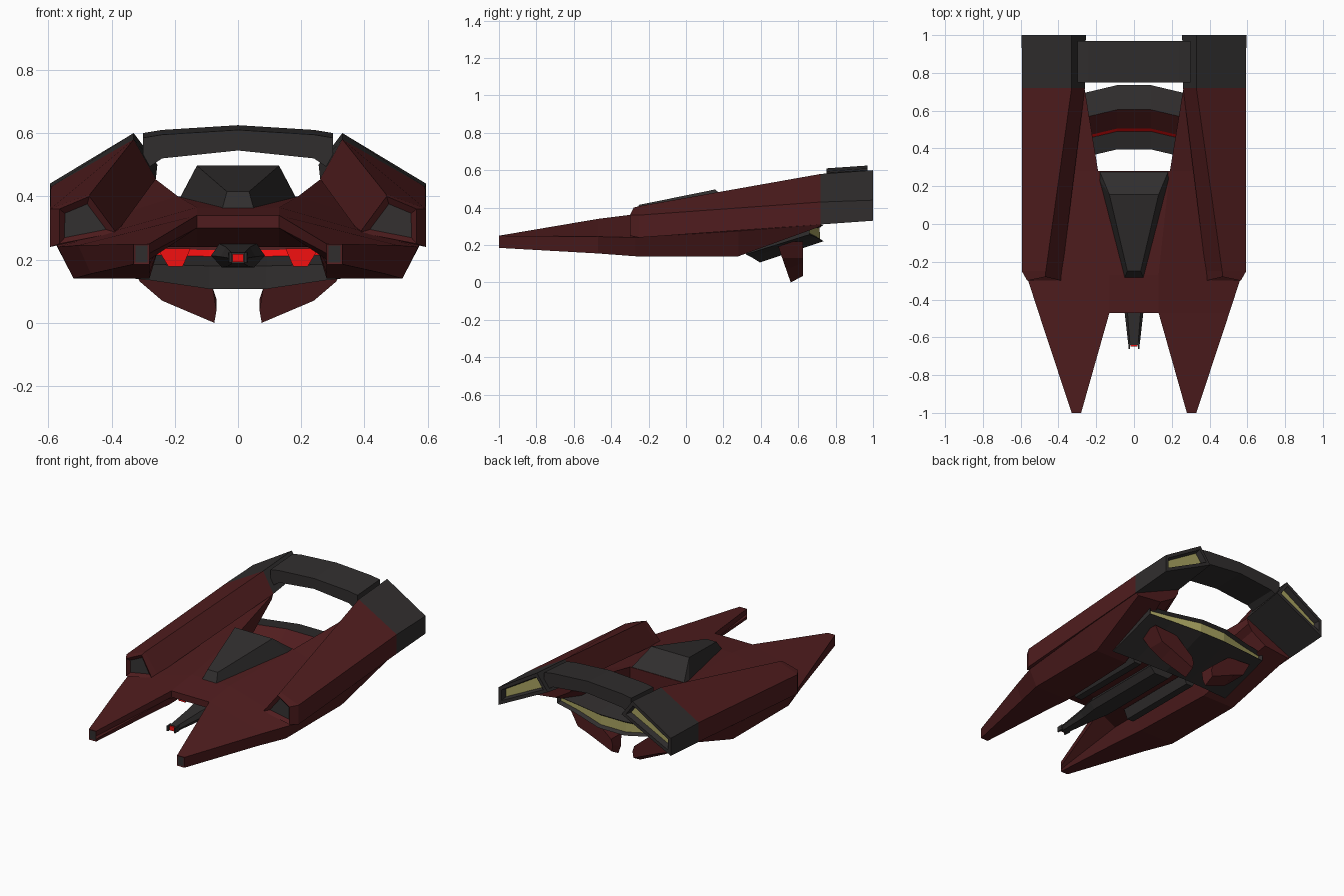
import bpy, bmesh

if "Cube" in bpy.data.objects:
    bpy.data.objects.remove(bpy.data.objects["Cube"])

def material(name, rgb):
    m = bpy.data.materials.new(name)
    m.diffuse_color = (*rgb, 1)
    m.use_nodes = True
    m.node_tree.nodes["Principled BSDF"].inputs["Base Color"].default_value = m.diffuse_color
    return m

RED = material("dark_red", (.08, .012, .013))
DARK = material("charcoal", (.03, .027, .027))
GLOW = material("engine_yellow", (.40, .37, .12))
LIGHT = material("red_light", (.9, .005, .005))

def loft(name, rings, mat, paint=None, inset=None):
    """Skin closed rings; paint = {strip: material}; inset = [(strip or 'start'/'end', width, depth, material)]"""
    bm = bmesh.new()
    vs = [[bm.verts.new(p) for p in r] for r in rings]
    n = len(rings[0])
    groups = {k: [] for k in range(n)}
    for a, b in zip(vs, vs[1:]):
        for k in range(n):
            j = (k + 1) % n
            groups[k].append(bm.faces.new((a[k], a[j], b[j], b[k])))
    groups["start"] = [bm.faces.new(vs[0])]
    groups["end"] = [bm.faces.new(vs[-1])]
    bmesh.ops.recalc_face_normals(bm, faces=bm.faces)
    mats = [mat]
    def assign(faces, m):
        if m not in mats:
            mats.append(m)
        for f in faces:
            f.material_index = mats.index(m)
    for k, m in (paint or {}).items():
        assign(groups[k], m)
    for k, width, depth, m in inset or []:
        bmesh.ops.inset_region(bm, faces=groups[k], thickness=width, depth=depth, use_even_offset=True)
        assign(groups[k], m)
    me = bpy.data.meshes.new(name)
    bm.to_mesh(me)
    bm.free()
    for m in mats:
        me.materials.append(m)
    ob = bpy.data.objects.new(name, me)
    bpy.context.collection.objects.link(ob)
    return ob

def along_y(sections, s=1):
    return [[(s * x, y, z) for x, z in pts] for y, pts in sections]

def pair(name, sections, mat, **kw):
    for s, side in ((1, "right"), (-1, "left")):
        loft(f"{name}_{side}", along_y(sections, s), mat, **kw)

def box_ring(w, lo, hi):
    return [(-w, lo), (w, lo), (w, hi), (-w, hi)]

# Hull sides with the forward prongs
pair("hull_prong", [
    (-1, [(.28, .25), (.33, .25), (.33, .185), (.28, .185), (.28, .2), (.28, .22)]),
    (-.47, [(.13, .34), (.505, .245), (.465, .155), (.28, .155), (.25, .24), (.13, .30)]),
    (-.27, [(.13, .365), (.57, .24), (.52, .14), (.28, .14), (.25, .24), (.13, .24)]),
    (.28, [(.19, .40), (.59, .275), (.52, .14), (.3, .14), (.25, .24), (.19, .24)]),
    (.72, [(.262, .455), (.588, .31), (.57, .30), (.4, .32), (.3, .38), (.27, .42)])],
    RED, inset=[("start", .006, -.002, DARK)])

# Central deck plate
loft("deck_plate", along_y([
    (-.47, box_ring(.13, .30, .34)), (-.27, box_ring(.13, .24, .365)),
    (.28, box_ring(.19, .24, .40))]), RED)

# Slanted side pods, intake at the front
rear = [(.592, .43), (.33, .58), (.26, .455), (.592, .31)]
front = [[(.565, -.30, .36), (.47, -.28, .40), (.385, -.30, .285), (.565, -.30, .25)],
         [(.594, -.25, .36), (.467, -.25, .408), (.38, -.25, .29), (.594, -.25, .24)]]
for s, side in ((1, "right"), (-1, "left")):
    rings = [[(s * x, y, z) for x, y, z in r] for r in front + [[(x, .72, z) for x, z in rear]]]
    loft("side_pod_" + side, rings, RED, inset=[("start", .018, -.02, DARK)])

# Rear engine housings with glowing exhausts
pair("engine_housing", [(.72, rear), (1, [(.595, .44), (.33, .60), (.255, .50), (.595, .33)])],
     DARK, inset=[("end", .02, 0, DARK), ("end", .008, -.035, GLOW)])

# Arch bridging the engines
arch = [(.30, .48, .595), (.24, .52, .605), (0, .545, .62)]
arch += [(-x, lo, hi) for x, lo, hi in arch[1::-1]]
loft("rear_arch", [[(x, .75, lo), (x, .97, lo + .005), (x, .97, hi + .005), (x, .75, hi - .01)]
                   for x, lo, hi in arch], DARK)

# Canopy
def canopy_ring(y0, w0, z0, y1, w1, z1):
    return [(-w0, y0, z0), (w0, y0, z0), (w1, y1, z1), (-w1, y1, z1)]
loft("canopy", [canopy_ring(-.285, .05, .36, -.25, .035, .415),
                canopy_ring(.235, .185, .39, .155, .13, .497),
                canopy_ring(.28, .185, .39, .275, .18, .402)], DARK)

# Chevron tail with wide exhaust slit
def tail_ring(x, dy, lo, hi):
    return [(x, .41 - dy, lo), (x, .75 - dy, lo + .115 - dy * .1), (x, .75 - dy, hi + .13 - dy * .2),
            (x, .62 - dy, hi + .15 - dy * .2), (x, .52 - dy, hi + .05), (x, .505 - dy, hi + .03),
            (x, .41 - dy, hi)]
tail = [(.43, .09, .15, .19), (.28, .06, .135, .185), (.09, .015, .107, .18)]
tail += [(-x, *r) for x, *r in reversed(tail)]
loft("tail", [tail_ring(*t) for t in tail], DARK, paint={3: RED, 4: LIGHT},
     inset=[(1, .014, -.02, GLOW)])

# Downward tail fins
fin = [(.36, .22), (.31, .13), (.24, .07), (.075, .0), (.068, .04), (.08, .11), (.2, .21)]
for s, side in ((1, "right"), (-1, "left")):
    loft("tail_fin_" + side, [[(s * x, .56 - .35 * z, z) for x, z in fin],
                              [(s * x, .625, z + .035 * (z < .1)) for x, z in fin]], RED)

# Underslung blaster boxes with lit fronts
box = [(.15, .235), (.255, .235), (.22, .178), (.175, .178)]
pair("under_pod", [(-.27, box), (.27, box)], DARK, paint={"start": LIGHT})

# Nose gun with forked tip
def gun_ring(w, lo, hi):
    return [(-w * .6, lo), (w * .6, lo), (w, (lo + hi) / 2), (w * .7, hi), (-w * .7, hi), (-w, (lo + hi) / 2)]
loft("nose_gun", along_y([(-.64, gun_ring(.03, .188, .222)), (-.42, gun_ring(.055, .178, .24)),
                          (-.3, gun_ring(.085, .175, .25)), (.25, gun_ring(.085, .175, .25))]), DARK)
loft("gun_light", along_y([(-.648, box_ring(.018, .192, .218)), (-.63, box_ring(.018, .192, .218))]), LIGHT)
pair("gun_fork", [(-.662, [(.02, .19), (.029, .19), (.029, .222), (.02, .222)]),
                  (-.62, [(.02, .19), (.031, .19), (.031, .222), (.02, .222)])], DARK)
